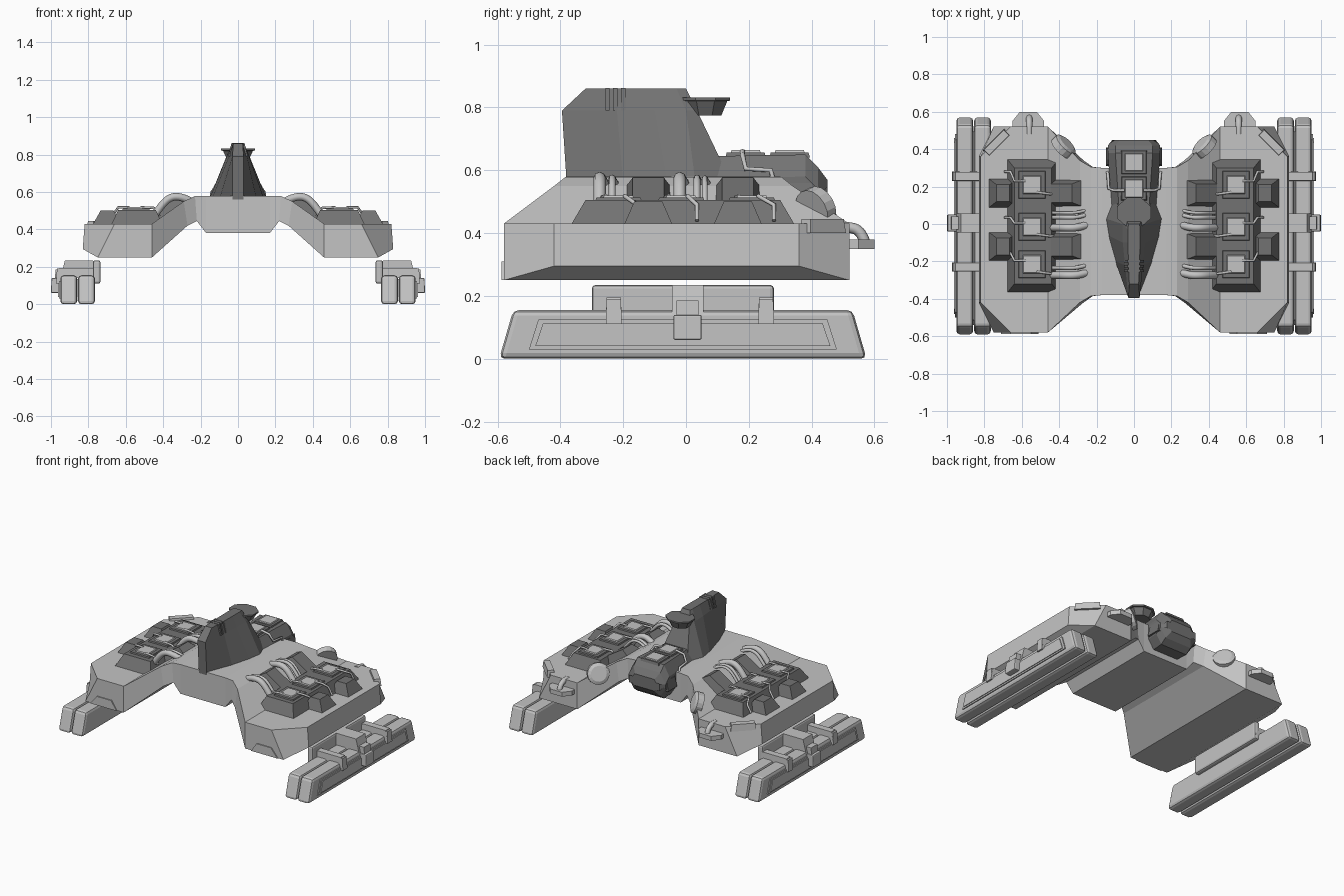
import bpy, bmesh, math
from mathutils import Vector, Matrix

if "Cube" in bpy.data.objects:
    bpy.data.objects.remove(bpy.data.objects["Cube"], do_unlink=True)


def material(name, v):
    m = bpy.data.materials.new(name)
    m.use_nodes = True
    m.diffuse_color = (v, v, v, 1)
    m.node_tree.nodes["Principled BSDF"].inputs["Base Color"].default_value = (v, v, v, 1)
    return m


LIGHT = material("light grey", 0.55)
DARK = material("dark grey", 0.17)


def finish(name, me, mat, mirror):
    ob = bpy.data.objects.new(name, me)
    bpy.context.collection.objects.link(ob)
    me.materials.clear()
    me.materials.append(mat)
    if mirror:
        mod = ob.modifiers.new("mirror", "MIRROR")
        mod.use_mirror_merge = False
    return ob


def loft(name, rings, mat, mirror=False, bevel=0, matrix=None):
    """Skin a row of equal rings and cap both ends."""
    bm = bmesh.new()
    loops = [[bm.verts.new(p) for p in r] for r in rings]
    n = len(loops[0])
    for a, b in zip(loops, loops[1:]):
        for i in range(n):
            j = (i + 1) % n
            bm.faces.new((a[i], a[j], b[j], b[i]))
    bm.faces.new(loops[0])
    bm.faces.new(loops[-1])
    bmesh.ops.recalc_face_normals(bm, faces=bm.faces)
    if bevel:
        bmesh.ops.bevel(bm, geom=bm.edges[:], offset=bevel, segments=2, affect="EDGES", profile=0.5)
    if matrix:
        bm.transform(matrix)
    me = bpy.data.meshes.new(name)
    bm.to_mesh(me)
    bm.free()
    return finish(name, me, mat, mirror)


def rect(x, y, z, w, d):
    return [(x - w / 2, y - d / 2, z), (x + w / 2, y - d / 2, z),
            (x + w / 2, y + d / 2, z), (x - w / 2, y + d / 2, z)]


def block(name, x, y, z0, z1, base, top, mat, mirror=False, **kw):
    return loft(name, [rect(x, y, z0, *base), rect(x, y, z1, *top)], mat, mirror, **kw)


def slab(name, x0, x1, outline, mat, mirror=True, bevel=0):
    """Extrude a y-z outline sideways."""
    return loft(name, [[(x, y, z) for y, z in outline] for x in (x0, x1)], mat, mirror, bevel)


def tube(name, pts, r, mat, mirror=True, smooth=False):
    cu = bpy.data.curves.new(name, "CURVE")
    cu.dimensions = "3D"
    cu.bevel_depth, cu.bevel_resolution, cu.use_fill_caps = r, 2, True
    sp = cu.splines.new("NURBS" if smooth else "POLY")
    sp.points.add(len(pts) - 1)
    for q, p in zip(sp.points, pts):
        q.co = (*p, 1)
    if smooth:
        sp.use_endpoint_u, sp.order_u, sp.resolution_u = True, 3, 4
    tmp = bpy.data.objects.new("tmp", cu)
    me = bpy.data.meshes.new_from_object(tmp)
    bpy.data.objects.remove(tmp)
    me.shade_smooth()
    return finish(name, me, mat, mirror)


# Hull: bent slab, one ring per station across the width
stations = [  # top x, front y, back y, top z, bottom x, bottom z
    (0.17, -0.38, 0.30, 0.58, 0.17, 0.38),
    (0.23, -0.385, 0.305, 0.578, 0.22, 0.445),
    (0.29, -0.42, 0.34, 0.55, 0.27, 0.42),
    (0.46, -0.58, 0.52, 0.43, 0.46, 0.25),
    (0.66, -0.58, 0.52, 0.43, 0.75, 0.25),
    (0.82, -0.42, 0.36, 0.43, 0.83, 0.295)]
ring = lambda s, k: [(k * s[0], s[1], s[3]), (k * s[0], s[2], s[3]),
                     (k * s[4], s[2], s[5]), (k * s[4], s[1], s[5])]
loft("hull", [ring(s, -1) for s in reversed(stations)] + [ring(s, 1) for s in stations], LIGHT)

# Hull details: front panels, tail brackets, corner plates, inner rear discs
loft("front_panel", [[(x, y, z) for x, z in ((0.51, 0.25), (0.71, 0.25), (0.66, 0.31), (0.55, 0.31))]
                     for y in (-0.579, -0.587)], LIGHT, True)
loft("tail_bracket", [[(x, y, z) for x, y in ((0.48, 0.51), (0.65, 0.51), (0.65, 0.55), (0.61, 0.6),
                                              (0.52, 0.6), (0.48, 0.55))] for z in (0.35, 0.38)], LIGHT, True)
tube("tail_pipe", [(0.56, 0.48, 0.42), (0.56, 0.53, 0.42), (0.56, 0.56, 0.4), (0.56, 0.57, 0.37)],
     0.017, LIGHT, smooth=True)
turn = Matrix.Translation((0.735, 0.435, 0.43)) @ Matrix.Rotation(math.radians(-45), 4, "Z")
block("corner_plate", 0, 0, -0.03, 0.015, (0.16, 0.05), (0.15, 0.04), LIGHT, True, matrix=turn)
circle = lambda r, z: [(r * math.cos(a * math.pi / 8), r * math.sin(a * math.pi / 8), z) for a in range(16)]
face_dir = Vector((-0.6, 0.6, 0.3)).to_track_quat("Z", "Y").to_matrix().to_4x4()
loft("rear_disc", [circle(0.07, -0.03), circle(0.07, 0.01), circle(0.05, 0.02)], LIGHT, True,
     matrix=Matrix.Translation((0.37, 0.42, 0.48)) @ face_dir)

# Machinery banks on both wings
block("machinery_base", 0.54, -0.01, 0.42, 0.505, (0.28, 0.72), (0.2, 0.62), DARK, True)
slope = math.atan2(0.15, 0.24)
for y in (0.165, -0.12):
    block("outer_block", 0.70, y, 0.42, 0.50, (0.16, 0.16), (0.07, 0.09), DARK, True)
    block("inner_block", 0, 0, -0.02, 0.055, (0.24, 0.16), (0.15, 0.10), DARK, True,
          matrix=Matrix.Translation((0.365, y, 0.49)) @ Matrix.Rotation(slope, 4, "Y"))
for y in (0.21, -0.015, -0.215):
    block("pad_frame", 0.545, y, 0.50, 0.513, (0.15, 0.15), (0.14, 0.14), DARK, True)
    block("pad", 0.545, y, 0.51, 0.52, (0.1, 0.1), (0.09, 0.09), LIGHT, True)

# Hoses arching over the inner edge of each bank
for y, r in ((-0.275, 0.02), (-0.235, 0.011), (-0.02, 0.02), (0.035, 0.011), (0.06, 0.009)):
    tube("hose", [(0.45, y, 0.47), (0.41, y, 0.53), (0.36, y, 0.575), (0.30, y, 0.575), (0.25, y + 0.015, 0.55)],
         r, LIGHT, smooth=True)
# Thin pipes running down from the pads
for y, e in ((0.21, 0.07), (-0.015, 0.05), (-0.215, 0.06)):
    tube("thin_pipe", [(0.58, y + 0.02, 0.518), (0.64, y + 0.02, 0.518), (0.66, y + e, 0.49),
                       (0.69, y + e, 0.44)], 0.007, LIGHT)
    tube("thin_pipe_inner", [(0.52, y - 0.04, 0.518), (0.45, y - 0.05, 0.515), (0.42, y - 0.05, 0.47)],
         0.007, LIGHT)

# Tower: boat shaped foot rising to a narrow ridge
def tower_ring(z, half):
    return [(x, y, z) for x, y in half] + [(-x, y, z) for x, y in reversed(half)]

loft("tower", [
    tower_ring(0.56, [(0.03, -0.38), (0.1, -0.2), (0.14, -0.06), (0.155, 0.03), (0.11, 0.145)]),
    tower_ring(0.79, [(0.03, -0.395), (0.048, -0.22), (0.06, -0.1), (0.062, 0.0), (0.05, 0.035)]),
    tower_ring(0.86, [(0.025, -0.32), (0.03, -0.2), (0.032, -0.1), (0.032, -0.03), (0.03, 0.0)])], DARK)
for y in (-0.25, -0.225, -0.2):
    block("tower_rib", 0, y, 0.79, 0.862, (0.105, 0.014), (0.07, 0.014), DARK)

# Lookout head behind the ridge
def octagon(r, z):
    return [(r * 1.15 * math.cos((i + 0.5) * math.pi / 4), 0.062 + r * math.sin((i + 0.5) * math.pi / 4), z)
            for i in range(8)]

loft("lookout", [octagon(0.055, 0.775), octagon(0.075, 0.82), octagon(0.085, 0.822), octagon(0.085, 0.832)], DARK)

# Rear pod: chamfered body with two pads and a pipe
def pod_ring(y, w, lo, hi):
    c = 0.04
    half = [(w - c, hi), (w, hi - 0.07), (w, lo + 0.06), (w - c, lo)]
    return [(x, y, z) for x, z in half] + [(-x, y, z) for x, z in reversed(half)]

loft("rear_pod", [pod_ring(0.08, 0.12, 0.42, 0.645), pod_ring(0.38, 0.14, 0.42, 0.65),
                  pod_ring(0.42, 0.14, 0.45, 0.61), pod_ring(0.45, 0.115, 0.49, 0.57)], DARK)
block("pod_foot", 0, 0.36, 0.49, 0.56, (0.3, 0.1), (0.28, 0.08), DARK)
for y in (0.33, 0.19):
    block("pod_pad_frame", 0, y, 0.64, 0.657, (0.14, 0.13), (0.13, 0.12), DARK)
    block("pod_pad", 0, y, 0.65, 0.664, (0.1, 0.1), (0.09, 0.09), LIGHT)
tube("pod_pipe", [(0.05, 0.18, 0.66), (0.11, 0.18, 0.65), (0.135, 0.19, 0.605), (0.14, 0.27, 0.6),
                  (0.145, 0.28, 0.56)], 0.008, LIGHT)

# Twin skids on each side
skid = [(-0.595, 0), (0.575, 0), (0.53, 0.155), (-0.55, 0.155)]
for x in (0.765, 0.86):
    slab("skid", x, x + 0.09, skid, LIGHT, bevel=0.018)
slab("skid_core", 0.80, 0.91, [(-0.54, 0.02), (0.52, 0.02), (0.49, 0.135), (-0.51, 0.135)], LIGHT)
slab("skid_panel", 0.949, 0.957, [(-0.5, 0.03), (0.48, 0.03), (0.45, 0.125), (-0.47, 0.125)], LIGHT)
slab("skid_panel_face", 0.955, 0.962, [(-0.48, 0.04), (0.46, 0.04), (0.435, 0.113), (-0.455, 0.113)], LIGHT)

# Mounting plate, clamps and central coupling
slab("mount_plate", 0.735, 0.775, [(-0.3, 0.11), (0.28, 0.11), (0.28, 0.235), (-0.3, 0.235)], LIGHT, bevel=0.012)
for y in (-0.23, 0.255):
    block("clamp_bar", 0.855, y, 0.14, 0.195, (0.23, 0.05), (0.2, 0.045), LIGHT, True)
    block("clamp_side", 0.958, y, 0.11, 0.19, (0.03, 0.05), (0.02, 0.045), LIGHT, True)
block("coupling_top", 0.85, 0.005, 0.14, 0.235, (0.2, 0.1), (0.15, 0.1), LIGHT, True)
block("coupling_arm", 0.945, 0.005, 0.13, 0.185, (0.07, 0.07), (0.06, 0.07), LIGHT, True)
block("coupling_side", 0.972, 0.005, 0.06, 0.14, (0.056, 0.09), (0.05, 0.09), LIGHT, True, bevel=0.006)
